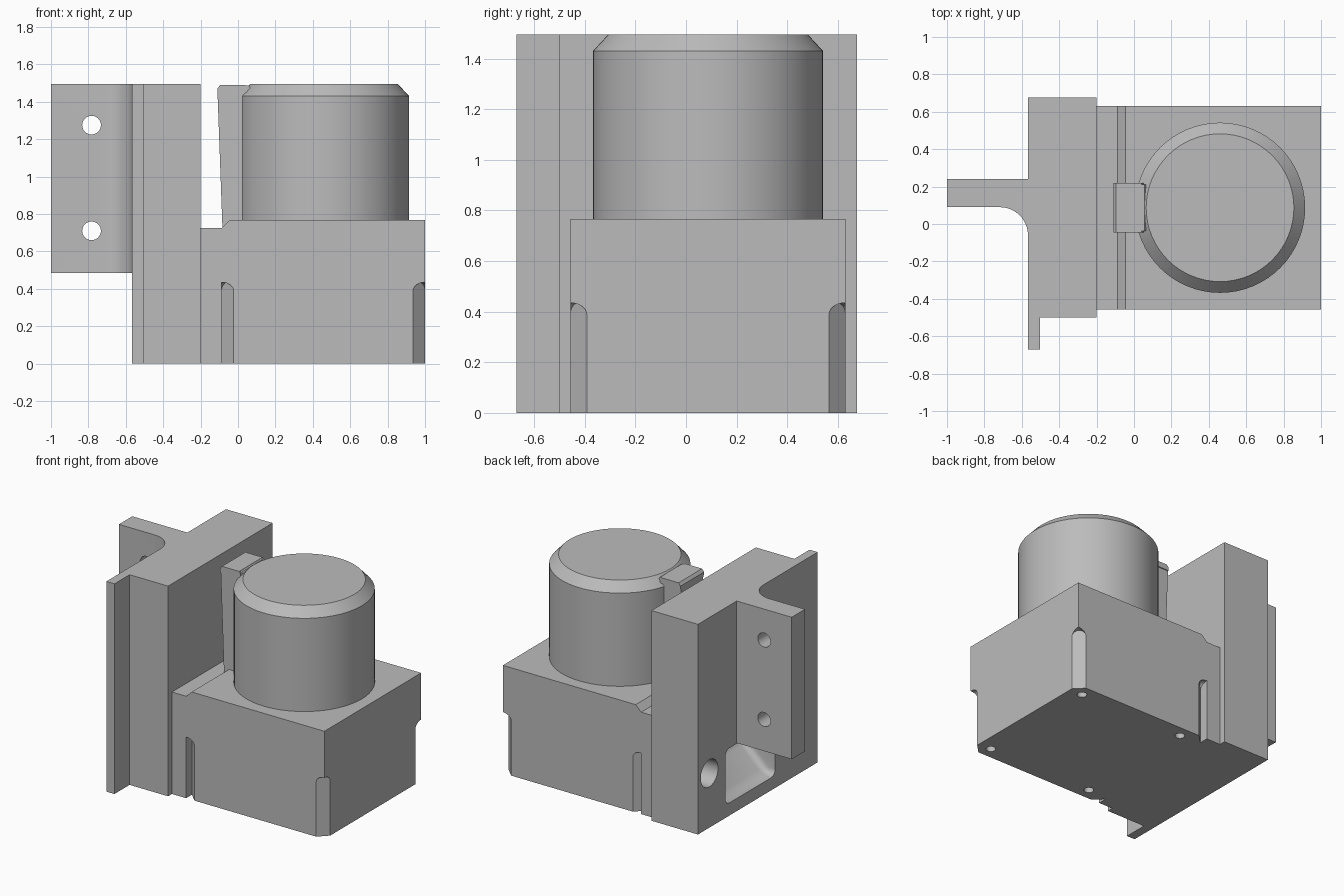
import bpy, bmesh
from math import sin, cos, pi, atan2, sqrt
from mathutils import Matrix

if "Cube" in bpy.data.objects:
    bpy.data.objects.remove(bpy.data.objects["Cube"], do_unlink=True)

GREY = (0.5, 0.5, 0.5, 1)
grey = bpy.data.materials.new("plain grey")
grey.use_nodes = True
grey.diffuse_color = GREY
grey.node_tree.nodes["Principled BSDF"].inputs["Base Color"].default_value = GREY


def arc(cx, cy, r, start, end, n):
    return [(cx + r * cos(start + (end - start) * i / n),
             cy + r * sin(start + (end - start) * i / n)) for i in range(n + 1)]


def circle(cx, cy, r, n=32):
    return arc(cx, cy, r, 0, 2 * pi, n)[:-1]


def rect(u0, v0, u1, v1):
    return [(u0, v0), (u1, v0), (u1, v1), (u0, v1)]


def prism(name, profile, axis, lo, hi, bevel=0, matrix=None):
    """Extrude a 2D profile along the named axis."""
    place = {"x": lambda u, v, w: (w, u, v),
             "y": lambda u, v, w: (u, w, v),
             "z": lambda u, v, w: (u, v, w)}[axis]
    bm = bmesh.new()
    rings = [[bm.verts.new(place(u, v, w)) for u, v in profile] for w in (lo, hi)]
    count = len(profile)
    for ring in rings:
        bm.faces.new(ring)
    for i in range(count):
        j = (i + 1) % count
        bm.faces.new((rings[0][i], rings[0][j], rings[1][j], rings[1][i]))
    bmesh.ops.recalc_face_normals(bm, faces=bm.faces)
    if bevel:
        bmesh.ops.bevel(bm, geom=bm.edges[:], offset=bevel, segments=4,
                        profile=0.5, affect="EDGES")
    if matrix:
        bm.transform(matrix)
    return add_object(name, bm)


def add_object(name, bm):
    mesh = bpy.data.meshes.new(name)
    bm.to_mesh(mesh)
    bm.free()
    mesh.materials.append(grey)
    obj = bpy.data.objects.new(name, mesh)
    bpy.context.collection.objects.link(obj)
    return obj


def cut(obj, cutters):
    """Subtract every cutter, bake the result and drop the cutters."""
    for cutter in cutters:
        cutter.hide_render = True
        mod = obj.modifiers.new("cut", "BOOLEAN")
        mod.operation, mod.solver, mod.object = "DIFFERENCE", "EXACT", cutter
    bpy.context.view_layer.update()
    deps = bpy.context.evaluated_depsgraph_get()
    baked = bpy.data.meshes.new_from_object(obj.evaluated_get(deps))
    obj.modifiers.clear()
    obj.data = baked
    for cutter in cutters:
        bpy.data.objects.remove(cutter, do_unlink=True)


def smooth(obj):
    bpy.ops.object.select_all(action="DESELECT")
    obj.select_set(True)
    bpy.context.view_layer.objects.active = obj
    bpy.ops.object.shade_smooth_by_angle(angle=pi / 6)


TOP = 1.495
MID_Y = 0.087

# Tall mounting plate with a thin lip, a cable hole and a ramped pocket
plate = prism("mounting_plate",
              [(-0.567, -0.67), (-0.503, -0.67), (-0.503, -0.5), (-0.2, -0.5),
               (-0.2, 0.675), (-0.567, 0.675)], "z", 0, TOP)
cable_hole = prism("cable_hole_cutter", circle(0.547, 0.387, 0.097), "x", -0.7, -0.27)
pocket = prism("pocket_cutter",
               [(-0.75, 0.09), (-0.5, 0.09), (-0.3, 0.28), (-0.3, 0.48), (-0.75, 0.48)],
               "y", MID_Y - 0.28, MID_Y + 0.28, bevel=0.045)
cut(plate, [cable_hole, pocket])

# Bracket fin with a filleted root and two bolt holes
fin = prism("bracket_fin",
            [(-1, 0.24), (-1, 0.09)] + arc(-0.717, -0.06, 0.15, pi / 2, 0, 12)
            + [(-0.567, 0.24)], "z", 0.485, TOP)
cut(fin, [prism("bolt_cutter", circle(-0.783, z, 0.05), "y", 0, 0.4)
          for z in (0.71, 1.275)])

# Low bridge joining the plate to the body
prism("bridge", rect(-0.2, -0.457, -0.088, 0.63), "z", 0, 0.725)

# Body block with a sloped top edge, arched corner cuts and screw holes below
X0, X1, Y0, Y1 = -0.088, 1, -0.457, 0.63
body = prism("body_block", [(X0, 0), (X1, 0), (X1, 0.767), (-0.045, 0.767), (X0, 0.725)],
             "y", Y0, Y1)
HALF = 0.065 / sqrt(2)
arch = [(-HALF, -0.1), (HALF, -0.1)] + arc(0, 0.435 - HALF, HALF, 0, pi, 12)
cutters = []
for x, sx in ((X0, -1), (X1, 1)):
    for y, sy in ((Y0, -1), (Y1, 1)):
        inset = 0.065 / 2
        matrix = (Matrix.Translation((x - sx * inset, y - sy * inset, 0))
                  @ Matrix.Rotation(atan2(sy, sx) - pi / 2, 4, "Z"))
        cutters.append(prism("corner_cutter", arch, "y", 0, 0.2, matrix=matrix))
for x in (0.07, 0.9):
    for y in (MID_Y - 0.46, MID_Y + 0.46):
        cutters.append(prism("screw_cutter", circle(x, y, 0.032, 20), "z", -0.1, 0.12))
cut(body, cutters)

# Round housing with a chamfered top
bm = bmesh.new()
for r0, r1, z0, z1 in ((0.455, 0.455, 0.76, 1.43), (0.455, 0.395, 1.43, TOP)):
    bmesh.ops.create_cone(bm, cap_ends=True, segments=64, radius1=r0, radius2=r1,
                          depth=z1 - z0,
                          matrix=Matrix.Translation((0.46, MID_Y, (z0 + z1) / 2)))
inner = [f for f in bm.faces if len(f.verts) > 4 and abs(f.calc_center_median().z - 1.43) < 0.01]
bmesh.ops.delete(bm, geom=inner, context="FACES")
bmesh.ops.remove_doubles(bm, verts=bm.verts, dist=0.0001)
housing = add_object("round_housing", bm)

# Tapered rib between the housing and the plate, with a chamfered head
rib = prism("cable_rib", [(-0.083, 0.72), (0.1, 0.72), (0.1, 1.43), (0.055, 1.488),
                          (-0.092, 1.488), (-0.11, 1.46)],
            "y", MID_Y - 0.125, MID_Y + 0.125)
prism("rib_head", [(-0.11, 1.45), (0.05, 1.45), (0.05, 1.475), (0.04, 1.49),
                   (-0.095, 1.49), (-0.11, 1.47)],
      "y", MID_Y - 0.132, MID_Y + 0.132)

for part in (plate, fin, body, housing):
    smooth(part)
